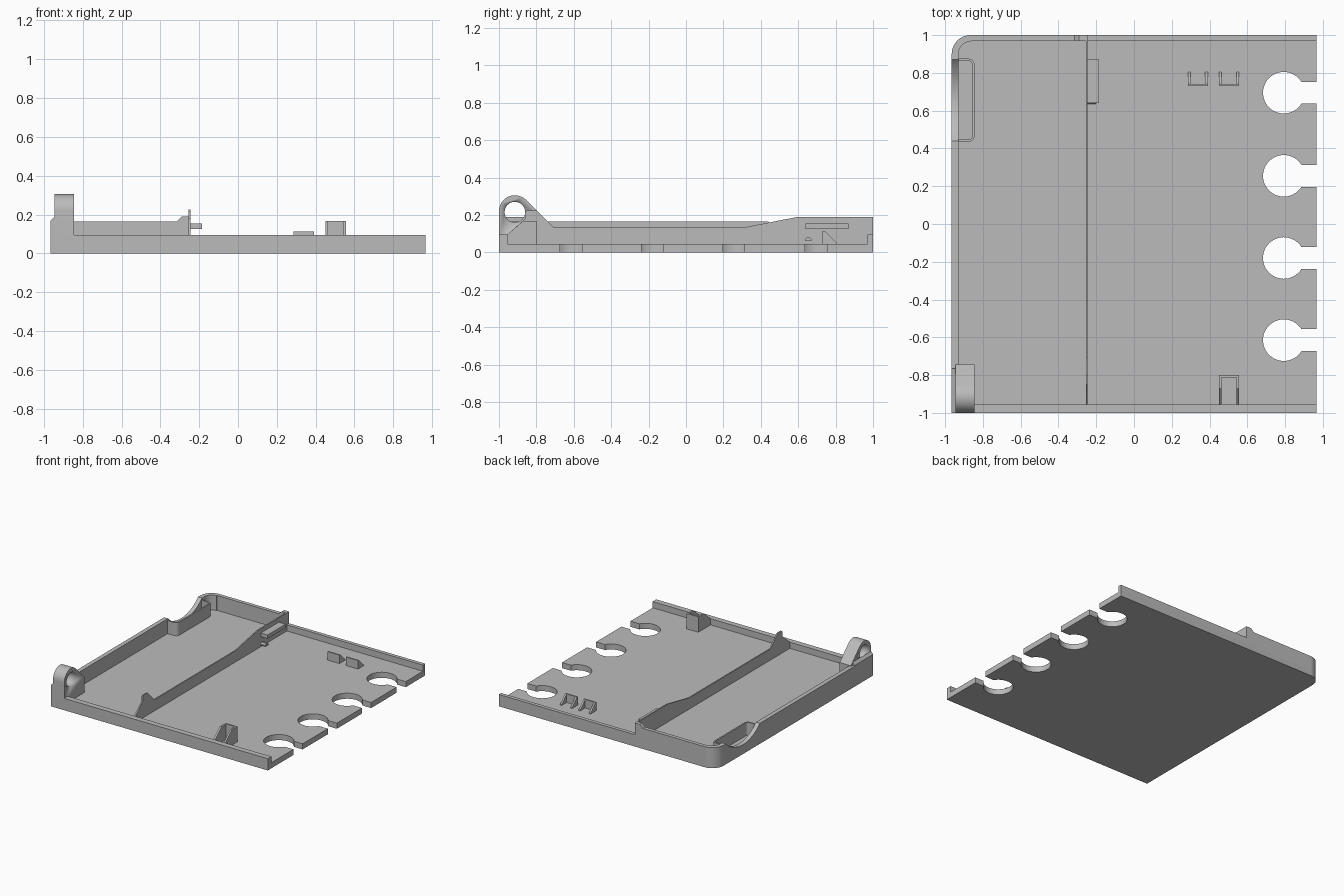
import bpy, bmesh, math

if "Cube" in bpy.data.objects:
    bpy.data.objects.remove(bpy.data.objects["Cube"])

grey = bpy.data.materials.new("light_grey_plastic")
grey.diffuse_color = (0.5, 0.5, 0.5, 1)
grey.use_nodes = True
grey.node_tree.nodes["Principled BSDF"].inputs["Base Color"].default_value = grey.diffuse_color


def arc(cx, cy, r, a0, a1, n=16):
    """Points on an arc, angles in degrees."""
    return [(cx + r * math.cos(math.radians(a0 + (a1 - a0) * i / n)),
             cy + r * math.sin(math.radians(a0 + (a1 - a0) * i / n))) for i in range(n + 1)]


def prism(name, pts, axis, lo, hi):
    """Extrude a flat outline along an axis between lo and hi."""
    put = {'x': lambda p, t: (t, p[0], p[1]),
           'y': lambda p, t: (p[0], t, p[1]),
           'z': lambda p, t: (p[0], p[1], t)}[axis]
    bm = bmesh.new()
    a = [bm.verts.new(put(p, lo)) for p in pts]
    b = [bm.verts.new(put(p, hi)) for p in pts]
    bm.faces.new(a)
    bm.faces.new(b[::-1])
    for i in range(len(pts)):
        j = (i + 1) % len(pts)
        bm.faces.new((a[i], b[i], b[j], a[j]))
    bmesh.ops.recalc_face_normals(bm, faces=bm.faces)
    me = bpy.data.meshes.new(name)
    bm.to_mesh(me)
    bm.free()
    me.materials.append(grey)
    ob = bpy.data.objects.new(name, me)
    bpy.context.collection.objects.link(ob)
    bpy.ops.object.select_all(action='DESELECT')
    ob.select_set(True)
    bpy.context.view_layer.objects.active = ob
    bpy.ops.object.shade_smooth_by_angle(angle=math.radians(30))
    return ob


def box(name, x0, x1, y0, y1, z0, z1):
    return prism(name, [(x0, y0), (x1, y0), (x1, y1), (x0, y1)], 'z', z0, z1)


X, F, W = 0.965, 0.045, 0.165   # half width, floor top, tall wall top

# Floor plate with four keyhole slots on the right edge, one rounded corner
outline = [(-X, -1), (X, -1)]
half = 0.058
a = math.degrees(math.asin(half / 0.11))
for cy in (-0.615, -0.18, 0.255, 0.695):
    outline += [(X, cy - half)] + arc(0.793, cy, 0.11, -a, a - 360, 40) + [(X, cy + half)]
outline += [(X, 1)] + arc(-0.865, 0.9, 0.1, 90, 180)
prism("floor_plate", outline, 'z', 0, F)

# Outer walls
box("front_wall", -X, X, -1, -0.955, F, 0.095)
prism("back_wall", [(-0.865, F), (X, F), (X, 0.095), (-0.245, 0.095), (-0.245, 0.19),
                    (-0.29, 0.19), (-0.315, W), (-0.865, W)], 'y', 0.97, 1)
prism("corner_wall", arc(-0.865, 0.9, 0.1, 90, 180) + arc(-0.865, 0.9, 0.065, 180, 90),
      'z', F, W)

# Left wall with a scooped dip beside the pocket
hw, depth = 0.215, 0.09
r = (hw * hw + depth * depth) / (2 * depth)
s = math.degrees(math.asin(hw / r))
prism("left_wall", [(-1, F), (0.9, F), (0.9, W)]
      + arc(0.655, W - depth + r, r, -90 + s, -90 - s, 24) + [(-1, W)], 'x', -X, -0.93)

# Thin pocket lip behind the dip
prism("pocket_lip", [(-0.93, 0.875)] + arc(-0.875, 0.845, 0.03, 90, 0, 8)
      + arc(-0.875, 0.465, 0.03, 0, -90, 8) + [(-0.93, 0.435), (-0.93, 0.447)]
      + arc(-0.875, 0.465, 0.018, -90, 0, 8) + arc(-0.875, 0.845, 0.018, 0, 90, 8)
      + [(-0.93, 0.863)], 'z', F, 0.15)

# Hinge lug with a round eye and a chamfered shoulder
lug = prism("hinge_lug", [(-1, F), (-0.745, F), (-0.745, 0.17)]
            + arc(-0.915, 0.22, 0.085, 45, 180, 24), 'x', -0.945, -0.845)
eye = prism("hinge_eye_cutter", arc(-0.915, 0.215, 0.055, 0, 360, 40)[:-1], 'x', -1.1, -0.7)
eye.hide_render = True
eye.hide_viewport = True
cut = lug.modifiers.new("eye", 'BOOLEAN')
cut.operation = 'DIFFERENCE'
cut.object = eye
prism("hinge_shoulder", [(-X, W), (-0.945, W), (-0.945, 0.19), (-X, 0.17)], 'y', -1, -0.765)

# Divider rib, raised at the back and peaked at the front
prism("divider_rib", [(-0.955, F), (0.97, F), (0.97, 0.19), (0.6, 0.19), (0.32, 0.135),
                      (-0.71, 0.135), (-0.8, 0.225), (-0.85, 0.225), (-0.86, 0.215),
                      (-0.86, 0.18), (-0.955, 0.095)], 'x', -0.255, -0.245)
box("divider_ledge", -0.245, -0.185, 0.64, 0.87, 0.125, 0.155)
prism("divider_peg", [(0.635, 0.06), (0.67, 0.06), (0.67, 0.07), (0.66, 0.08),
                      (0.645, 0.08), (0.635, 0.07)], 'x', -0.245, -0.2)

# Back clips: a front plate held by two sloped ribs
for i, x0 in enumerate((0.285, 0.45)):
    x1 = x0 + 0.106
    box(f"back_clip_plate_{i}", x0, x1, 0.73, 0.742, F, 0.113)
    for k, rx in enumerate((x0, x1 - 0.014)):
        prism(f"back_clip_rib_{i}_{k}", [(0.742, F), (0.805, F), (0.805, 0.05), (0.742, 0.113)],
              'x', rx, rx + 0.014)

# Front clip, braced against the front wall
box("front_clip_plate", 0.45, 0.556, -0.812, -0.8, F, 0.168)
for k, rx in enumerate((0.45, 0.542)):
    prism(f"front_clip_rib_{k}", [(-0.955, F), (-0.812, F), (-0.812, 0.168), (-0.872, 0.168),
                                  (-0.955, 0.095)], 'x', rx, rx + 0.014)
